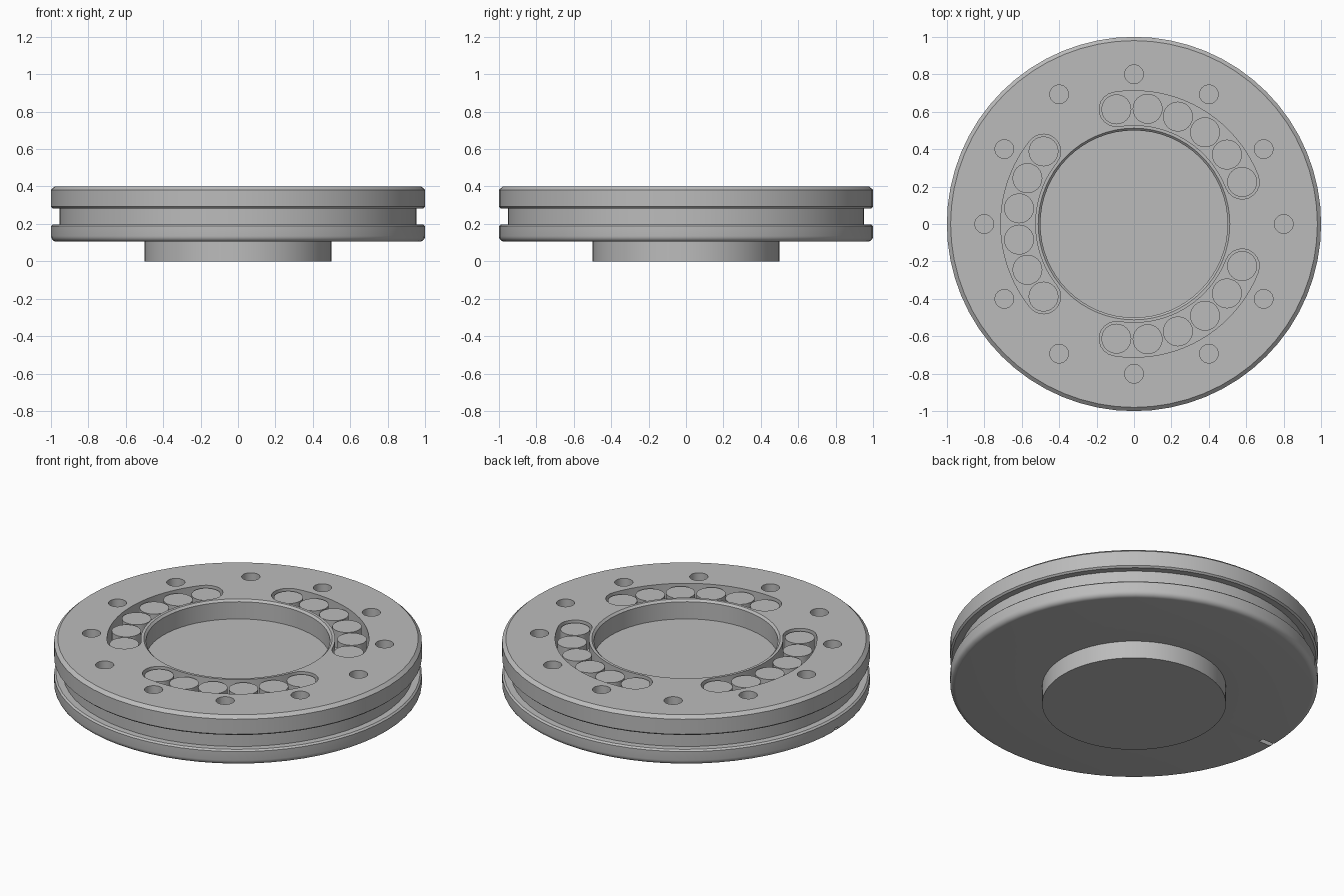
import bpy, bmesh
from math import cos, sin, pi, radians
from mathutils import Matrix

cube = bpy.data.objects.get("Cube")
if cube:
    bpy.data.objects.remove(cube, do_unlink=True)

steel = bpy.data.materials.new("grey steel")
steel.use_nodes = True
GREY = (0.5, 0.5, 0.5, 1)
steel.diffuse_color = GREY
steel.node_tree.nodes["Principled BSDF"].inputs["Base Color"].default_value = GREY

TOP, CORE_TOP, SEGMENTS = 0.40, 0.285, 64
PITCH_R, PIN_R, SLOT_R = 0.62, 0.08, 0.092
PIN_STEP = 15.5


def polar(r, degrees):
    a = radians(degrees)
    return r * cos(a), r * sin(a)


def finish(bm, name):
    bmesh.ops.recalc_face_normals(bm, faces=bm.faces)
    mesh = bpy.data.meshes.new(name)
    bm.to_mesh(mesh)
    bm.free()
    mesh.materials.append(steel)
    obj = bpy.data.objects.new(name, mesh)
    bpy.context.collection.objects.link(obj)
    return obj


def select(obj):
    bpy.ops.object.select_all(action="DESELECT")
    obj.select_set(True)
    bpy.context.view_layer.objects.active = obj


def smooth(obj):
    select(obj)
    bpy.ops.object.shade_smooth_by_angle(angle=radians(30))


def lathe(name, profile, closed=False):
    bm = bmesh.new()
    verts = [bm.verts.new((r, 0, z)) for r, z in profile]
    pairs = list(zip(verts, verts[1:]))
    if closed:
        pairs.append((verts[-1], verts[0]))
    edges = [bm.edges.new(p) for p in pairs]
    bmesh.ops.spin(bm, geom=verts + edges, cent=(0, 0, 0), axis=(0, 0, 1),
                   angle=2 * pi, steps=SEGMENTS, use_merge=True)
    bmesh.ops.remove_doubles(bm, verts=bm.verts, dist=1e-5)
    return finish(bm, name)


def prism(bm, outline, z0, z1):
    face = bm.faces.new([bm.verts.new((x, y, z0)) for x, y in outline])
    new = bmesh.ops.extrude_face_region(bm, geom=[face])["geom"]
    bmesh.ops.translate(bm, vec=(0, 0, z1 - z0),
                        verts=[v for v in new if isinstance(v, bmesh.types.BMVert)])


def circle(cx, cy, r, n=24):
    return [(cx + r * cos(2 * pi * i / n), cy + r * sin(2 * pi * i / n)) for i in range(n)]


def curved_slot(middle, half):
    """Outline of an arc-shaped slot with round ends."""
    points, n = [], 20
    spread = [middle - half + 2 * half * i / n for i in range(n + 1)]
    points += [polar(PITCH_R + SLOT_R, a) for a in spread]
    for end, start in ((middle + half, 0), (middle - half, 180)):
        cx, cy = polar(PITCH_R, end)
        for i in range(1, 10):
            dx, dy = polar(SLOT_R, end + start + 18 * i)
            points.append((cx + dx, cy + dy))
        if start == 0:
            points += [polar(PITCH_R - SLOT_R, a) for a in reversed(spread)]
    return points


def cut(obj, cutter):
    cutter.hide_render = True
    mod = obj.modifiers.new("cut", "BOOLEAN")
    mod.operation, mod.solver, mod.object = "DIFFERENCE", "EXACT", cutter
    select(obj)
    bpy.ops.object.modifier_apply(modifier=mod.name)
    bpy.data.objects.remove(cutter, do_unlink=True)


# Lower plate with rounded bottom rim and hub below
fillet = [(0.97 + 0.03 * sin(a), 0.135 - 0.03 * cos(a))
          for a in (radians(d) for d in range(0, 91, 18))]
lower = lathe("lower_plate", [(0, 0), (0.5, 0), (0.5, 0.105)] + fillet
              + [(1, 0.188), (0.99, 0.197), (0, 0.197)])

# Small radial notch in the underside of the rim
bm = bmesh.new()
bmesh.ops.create_cube(bm, size=1, matrix=Matrix.Translation((-0.96, 0, 0.1))
                      @ Matrix.Diagonal((0.12, 0.03, 0.07, 1)))
cut(lower, finish(bm, "notch_cutter"))
smooth(lower)

# Core disc that forms the groove wall and the bore floor
smooth(lathe("core_disc", [(0, 0.18), (0.953, 0.18), (0.953, CORE_TOP), (0, CORE_TOP)]))

# Upper ring with chamfered rims
ring = lathe("upper_ring", [(0.5, 0.283), (0.99, 0.283), (1, 0.292), (1, 0.382),
                            (0.98, TOP), (0.512, TOP), (0.5, 0.388)], closed=True)

# Bolt holes and curved roller slots through the ring
bm = bmesh.new()
for i in range(12):
    prism(bm, circle(*polar(0.8, 30 * i), 0.05), 0.25, 0.45)
for middle in (60, 180, 300):
    prism(bm, curved_slot(middle, 2.5 * PIN_STEP), 0.25, 0.45)
cut(ring, finish(bm, "ring_cutter"))
smooth(ring)

# Six roller pins standing in each slot
for group, middle in enumerate((60, 180, 300)):
    for i in range(6):
        bm = bmesh.new()
        x, y = polar(PITCH_R, middle + (i - 2.5) * PIN_STEP)
        prism(bm, circle(x, y, PIN_R), CORE_TOP - 0.02, 0.388)
        smooth(finish(bm, f"roller_pin_{group + 1}_{i + 1}"))
